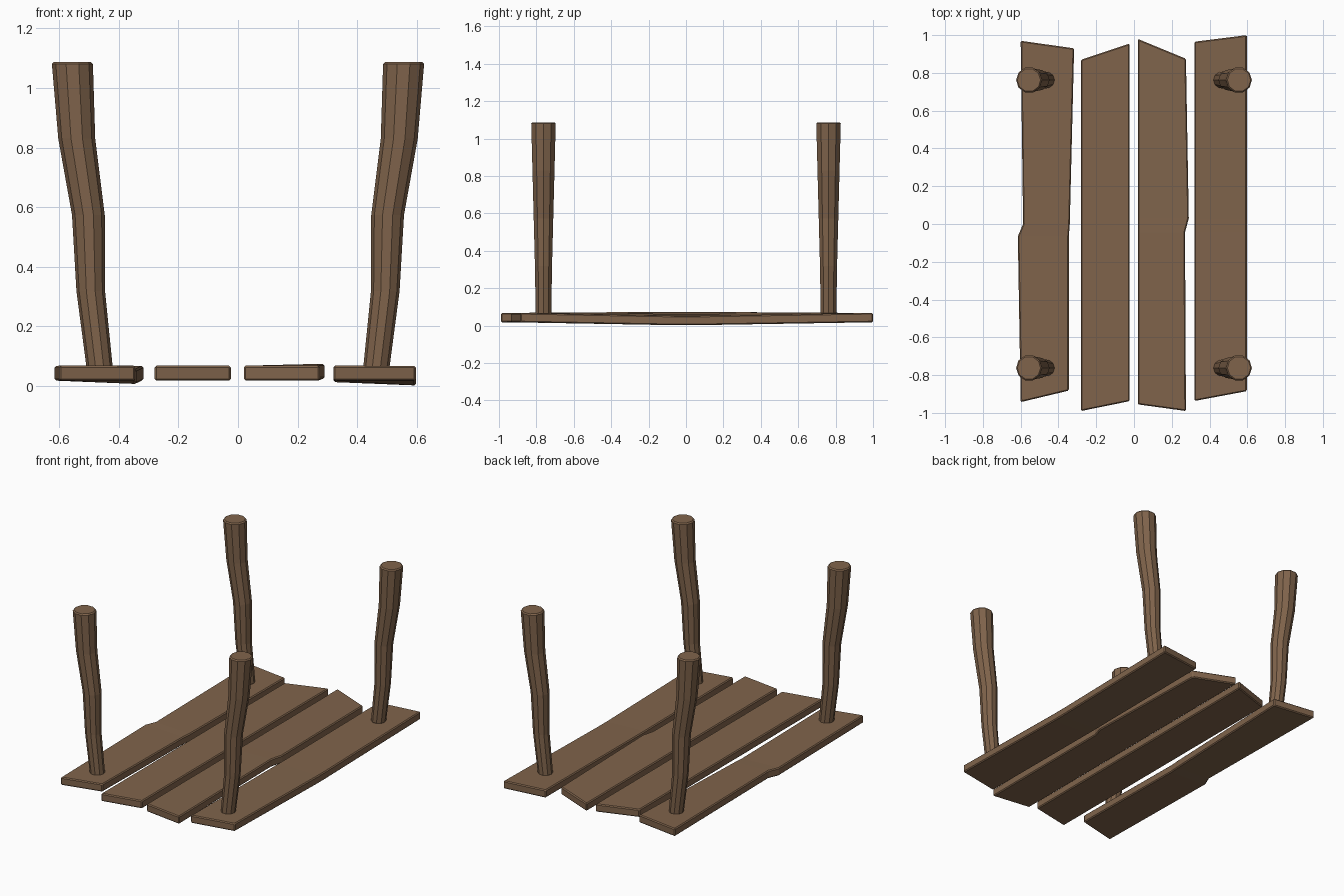
import bpy, bmesh, math

if "Cube" in bpy.data.objects:
    bpy.data.objects.remove(bpy.data.objects["Cube"])

wood = bpy.data.materials.new("brown wood")
wood.diffuse_color = (0.216, 0.127, 0.071, 1)
wood.use_nodes = True
wood.node_tree.nodes["Principled BSDF"].inputs["Base Color"].default_value = wood.diffuse_color


def make_object(name, bm, bevel):
    bmesh.ops.recalc_face_normals(bm, faces=bm.faces)
    # soften only the sharp edges
    sharp = [e for e in bm.edges if e.calc_face_angle(0) > math.radians(50)]
    bmesh.ops.bevel(bm, geom=sharp, offset=bevel, segments=1, affect='EDGES', profile=0.5)
    me = bpy.data.meshes.new(name)
    bm.to_mesh(me)
    bm.free()
    me.materials.append(wood)
    ob = bpy.data.objects.new(name, me)
    bpy.context.collection.objects.link(ob)
    return ob


def loft(name, rings, bevel):
    # joins equal-sized rings and caps both ends
    bm = bmesh.new()
    vs = [[bm.verts.new(p) for p in r] for r in rings]
    n = len(rings[0])
    for a, b in zip(vs, vs[1:]):
        for i in range(n):
            j = (i + 1) % n
            bm.faces.new((a[i], a[j], b[j], b[i]))
    bm.faces.new(vs[0])
    bm.faces.new(vs[-1])
    return make_object(name, bm, bevel)


# planks: cross-sections as (left x, left y, right x, right y, left dz, right dz)
Z0, Z1 = 0.018, 0.068
planks = {
    "outer_left_plank": [(-.60, -.943, -.345, -.882, 0, 0), (-.615, -.065, -.345, -.065, 0, -.011),
                         (-.587, 0, -.340, 0, 0, -.011), (-.60, .97, -.317, .93, 0, 0)],
    "inner_left_plank": [(-.28, -.99, -.024, -.938, 0, 0), (-.28, .87, -.024, .955, 0, 0)],
    "inner_right_plank": [(.02, -.955, .275, -.99, 0, 0), (.02, -.045, .270, -.045, 0, .006),
                          (.02, .03, .290, .03, 0, .006), (.02, .98, .275, .875, 0, 0)],
    "outer_right_plank": [(.32, -.937, .597, -.885, 0, 0), (.32, -.04, .597, -.04, -.005, -.016),
                          (.32, .03, .597, .03, -.005, -.016), (.32, .965, .597, 1.0, 0, 0)],
}
for name, secs in planks.items():
    rings = [[(lx, ly, Z0 + dl), (rx, ry, Z0 + dr), (rx, ry, Z1 + dr), (lx, ly, Z1 + dl)]
             for lx, ly, rx, ry, dl, dr in secs]
    loft(name, rings, 0.006)

# crooked posts: (x, z, radius) up the stem, mirrored to four corners
stem = [(.464, .06, .044), (.494, .318, .048), (.502, .574, .055), (.541, .83, .062), (.556, 1.087, .069)]
for sx, side in ((-1, "left"), (1, "right")):
    for sy, end in ((-1, "front"), (1, "back")):
        rings = [[(sx * (x + r * math.cos(k * math.tau / 10)), sy * .762 + r * math.sin(k * math.tau / 10), z)
                  for k in range(10)] for x, z, r in stem]
        loft(f"{end}_{side}_leg", rings, 0.007)
